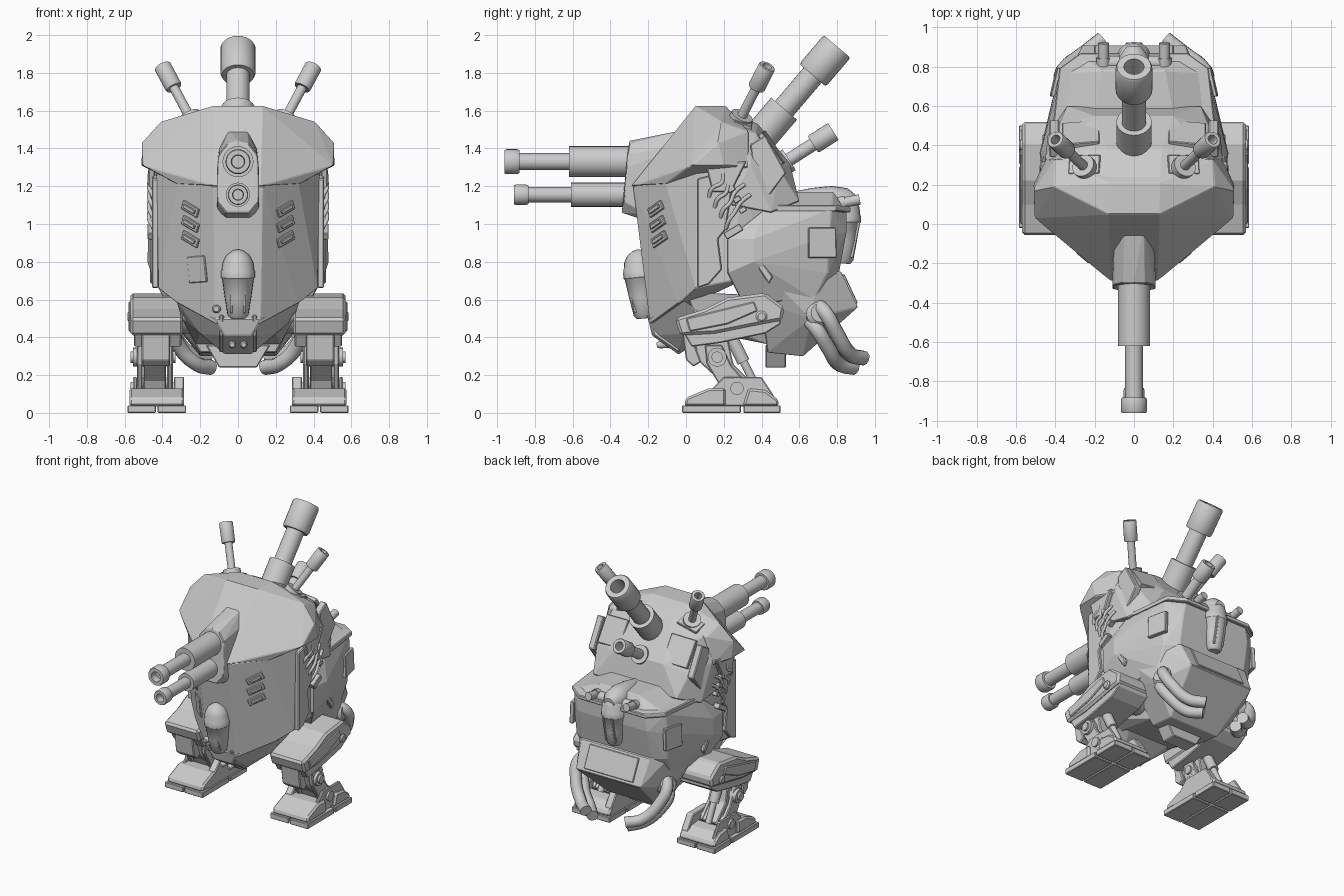
import bpy, bmesh, math
from mathutils import Vector, Matrix


def finish(name, bm, pair=False, bevel=0, smooth=False):
    bmesh.ops.recalc_face_normals(bm, faces=bm.faces[:])
    me = bpy.data.meshes.new(name)
    bm.to_mesh(me)
    bm.free()
    ob = bpy.data.objects.new(name, me)
    bpy.context.collection.objects.link(ob)
    if smooth:
        bpy.ops.object.select_all(action='DESELECT')
        ob.select_set(True)
        bpy.context.view_layer.objects.active = ob
        bpy.ops.object.shade_smooth_by_angle(angle=math.radians(35))
    if pair:
        ob.modifiers.new("mirror", 'MIRROR').use_mirror_merge = False
    if bevel:
        b = ob.modifiers.new("bevel", 'BEVEL')
        b.width, b.segments, b.limit_method = bevel, 1, 'ANGLE'
    return ob


def armour(name, pts, pair=False, bevel=0.005):
    """Faceted convex plate block; centre parts are given as one half."""
    bm = bmesh.new()
    for x, y, z in pts:
        bm.verts.new((x, y, z))
        if not pair:
            bm.verts.new((-x, y, z))
    r = bmesh.ops.convex_hull(bm, input=bm.verts[:])
    junk = [v for v in set(r['geom_interior'] + r['geom_unused']) if isinstance(v, bmesh.types.BMVert)]
    bmesh.ops.delete(bm, geom=junk, context='VERTS')
    bmesh.ops.dissolve_limit(bm, angle_limit=0.06, verts=bm.verts[:], edges=bm.edges[:])
    return finish(name, bm, pair, bevel)


def prism(name, yz, x0, x1, pair=True, bevel=0.006):
    """Side profile extruded along x."""
    bm = bmesh.new()
    a, b = ([bm.verts.new((x, y, z)) for y, z in yz] for x in (x0, x1))
    bm.faces.new(a)
    bm.faces.new(b[::-1])
    for i in range(len(yz)):
        bm.faces.new((a[i - 1], a[i], b[i], b[i - 1]))
    return finish(name, bm, pair, bevel)


def lathe(name, a, b, prof, seg=24, pair=False):
    """Turned part along a-b; prof = (fraction of length, radius)."""
    a, d = Vector(a), Vector(b) - Vector(a)
    q = d.to_track_quat('Z', 'Y')
    bm = bmesh.new()
    rings = [[bm.verts.new(a + d * t + q @ Vector((r * math.cos(2 * math.pi * i / seg),
              r * math.sin(2 * math.pi * i / seg), 0))) for i in range(seg)] for t, r in prof]
    for p, n in zip(rings, rings[1:]):
        for i in range(seg):
            j = (i + 1) % seg
            bm.faces.new((p[i], p[j], n[j], n[i]))
    bm.faces.new(rings[0])
    bm.faces.new(rings[-1])
    return finish(name, bm, pair, 0, True)


def plate(name, c, n, u, w, h, t, pair=True, bevel=0.004):
    """Thin panel at c, facing n, width along u."""
    n = Vector(n).normalized()
    u = Vector(u)
    u = (u - n * u.dot(n)).normalized()
    m = Matrix((u, n.cross(u), n)).transposed().to_4x4()
    m.translation = c
    bm = bmesh.new()
    bmesh.ops.create_cube(bm, size=1, matrix=m @ Matrix.Diagonal((w, h, t, 1)))
    return finish(name, bm, pair, bevel)


def pipe(name, pts, r):
    for s in (1, -1):
        cu = bpy.data.curves.new(name, 'CURVE')
        cu.dimensions, cu.bevel_depth, cu.bevel_resolution, cu.use_fill_caps = '3D', r, 3, True
        cu.resolution_u = 6
        sp = cu.splines.new('BEZIER')
        sp.bezier_points.add(len(pts) - 1)
        for bp, (x, y, z) in zip(sp.bezier_points, pts):
            bp.co = (s * x, y, z)
            bp.handle_left_type = bp.handle_right_type = 'AUTO'
        bpy.context.collection.objects.link(bpy.data.objects.new(name, cu))


def gun(name, a, b, base, rb, rm, t0, t1, pair=False):
    """Sleeve, thin barrel and hollow muzzle."""
    lathe(name, a, b, [(0, base), (t0, base), (t0, rb), (t1, rb), (t1, rm * .92), (t1 + .02, rm), (.985, rm),
                       (1, rm * .93), (1, rm * .55), (t1 + .04, rm * .5)], 24, pair)


# Front hull, shoulders, chin
armour("front_hull", [(.13, -.28, 1.2), (.32, -.11, 1.22), (.43, .06, 1.28), (.44, .3, 1.3), (.12, -.19, .47),
                      (.32, -.04, .58), (.42, .05, .66), (.44, .25, .7), (.4, .4, 1.2), (.4, .4, .75)])
armour("shoulder_shell", [(.13, .05, 1.625), (.13, .21, 1.625), (.12, -.05, 1.48), (.12, -.29, 1.2), (.32, -.11, 1.21),
                          (.41, .19, 1.54), (.51, .17, 1.43), (.505, .03, 1.31), (.51, .2, 1.31), (.45, .33, 1.3),
                          (.4, .33, 1.49)])
prism("side_armour", [(.06, 1.24), (.26, 1.29), (.21, .97), (.17, .92), (.19, .76), (.12, .68), (.06, .66)], .42, .455)
prism("shoulder_skirt", [(.1, 1.33), (.32, 1.33), (.24, 1.17), (.14, 1.17)], .44, .475)
armour("chin", [(.33, -.02, .6), (.3, .12, .5), (.12, -.2, .5), (.07, -.18, .41), (.07, -.04, .31), (.2, -.02, .42),
                (.2, .2, .45)])
prism("chin_rib", [(-.21, .52), (-.17, .41), (-.04, .32), (-.02, .36), (-.1, .5)], .075, .1)
lathe("chin_rivet", (.03, -.08, .365), (.03, -.155, .36), [(0, .02), (.8, .02), (1, .012)], 12, True)
armour("belly", [(.33, .0, .64), (.3, .05, .5), (.2, .1, .43), (.22, .45, .36), (.32, .45, .62)])
armour("keel", [(.17, .42, .36), (.1, .42, .24), (.1, .53, .24), (.17, .53, .36)])
for z, y in ((1.08, -.158), (1., -.15), (.92, -.14)):
    plate("louvre_frame", (.25, y, z), (.67, -.74, -.07), (.7, .6, .42), .12, .05, .02)
    plate("louvre_slat", (.255, y - .006, z), (.67, -.74, -.07), (.7, .6, .42), .085, .022, .025, True, .003)
plate("front_hatch", (-.215, -.15, .76), (-.67, -.74, -.07), (.7, -.62, .05), .125, .14, .015, False)
lathe("front_knob", (-.11, -.17, .55), (-.115, -.225, .55), [(0, .022), (.8, .022), (1, .014)], 12)

# Gun mantlet
armour("gun_mantlet", [(.11, -.31, 1.3), (.1, -.31, 1.37), (.055, -.3, 1.425), (.0, -.3, 1.44), (.05, .0, 1.5),
                       (.1, .02, 1.42), (.11, -.33, 1.12), (.06, -.34, 1.06), (.06, -.22, 1.02), (.11, -.2, 1.05)])
gun("upper_cannon", (0, -.28, 1.33), (0, -.96, 1.33), .082, .045, .066, .5, .885)
gun("lower_cannon", (0, -.28, 1.155), (0, -.91, 1.155), .064, .04, .054, .52, .88)

# Upper rear deck and its guns
armour("rear_deck", [(.13, .2, 1.61), (.4, .22, 1.52), (.14, .38, 1.53), (.36, .37, 1.48), (.38, .5, 1.28),
                     (.2, .55, 1.32), (.34, .6, 1.12), (.45, .24, 1.1), (.44, .45, 1.06), (.45, .34, 1.32)])
plate("deck_hatch", (.27, .455, 1.4), (.1, .83, .55), (1, 0, 0), .19, .2, .03)
prism("deck_side_panel", [(.34, 1.42), (.42, 1.47), (.53, 1.27), (.44, 1.15), (.36, 1.25)], .38, .43)
plate("roof_panel", (.25, .3, 1.535), (.25, .35, 1), (1, 0, -.2), .16, .1, .03)
gun("main_cannon", (0, .28, 1.33), (0, .8, 1.94), .09, .062, .093, .46, .75)
gun("rear_gun", (0, .42, 1.26), (0, .78, 1.49), .065, .035, .053, .35, .7)
gun("corner_gun", (.22, .26, 1.5), (.4, .43, 1.835), .06, .026, .046, .22, .66, True)

# Rear body
armour("rear_body", [(.41, .42, 1.08), (.37, .77, 1.08), (.26, .85, 1.06), (.2, .56, 1.17), (.16, .78, 1.17),
                     (.46, .22, .92), (.475, .36, .92), (.48, .36, .8), (.46, .22, .74), (.425, .58, .92),
                     (.42, .58, .76), (.385, .76, .94), (.37, .75, .74), (.28, .85, .96), (.28, .81, .74),
                     (.38, .3, .58), (.36, .68, .6)])
armour("rear_lower", [(.37, .7, .75), (.28, .82, .75), (.26, .91, .56), (.22, .79, .48), (.2, .62, .3), (.2, .43, .32),
                      (.34, .4, .58), (.36, .66, .5), (.42, .4, .76)])
armour("rear_rim", [(.42, .44, 1.1), (.38, .79, 1.1), (.27, .87, 1.09), (.42, .44, 1.07), (.38, .79, 1.07),
                    (.27, .87, 1.06)])
plate("rear_panel", (0, .865, .655), (0, .9, .42), (1, 0, 0), .4, .17, .02, False)
plate("rear_side_panel", (.395, .72, .9), (.97, .22, .04), (-.2, 1, 0), .15, .16, .03)
prism("rear_seam", [(.28, .92), (.31, .93), (.46, .72), (.44, .68)], .44, .465)

# Sensor pods, front and back
pod = [(0, .04), (.05, .055), (.3, .07), (.58, .084), (.6, .09), (.68, .09), (.7, .086), (.82, .08), (.92, .06),
       (.98, .03), (1, .006)]
for name, lo, hi in (("front_pod", (0, -.22, .5), (0, -.255, .865)), ("rear_pod", (0, .83, .79), (0, .84, 1.16))):
    lathe(name, lo, hi, pod, 20)
    s = -1 if lo[1] < 0 else 1
    for x in (-.035, .035):
        plate(name + "_rib", (x, lo[1] + s * .06, lo[2] + .13), (0, s, -.2), (0, .2 * s, 1), .2, .014, .03, False, .003)
lathe("rear_pod_top", (0, .56, 1.14), (0, .9, 1.11), [(0, .03), (.3, .06), (.6, .08), (.85, .075), (1, .04)], 20)
lathe("rear_clamp", (.155, .77, 1.1), (.155, .92, 1.13), [(0, .035), (.5, .035), (.5, .028), (1, .028)], 12, True)
lathe("clamp_bar", (-.16, .82, 1.1), (.16, .82, 1.1), [(0, .035), (1, .035)], 12)

# Exhausts and side cables
pipe("exhaust_upper", [(.28, .68, .57), (.36, .73, .54), (.34, .8, .42), (.25, .87, .31), (.16, .94, .29)], .04)
pipe("exhaust_lower", [(.26, .64, .49), (.34, .68, .46), (.31, .75, .35), (.22, .81, .26), (.14, .89, .24)], .04)
lathe("exhaust_collar", (.3, .69, .52), (.37, .71, .53), [(0, .07), (.7, .07), (1, .05)], 16, True)
for i in range(4):
    dy, dz = .03 * i, -.055 * i
    pipe("side_cable", [(.45, .25 + dy, 1.32 + dz), (.465, .2 + dy, 1.28 + dz), (.47, .19 + dy * .7, 1.22 + dz),
                        (.47, .14 + dy, 1.19 + dz), (.445, .12 + dy, 1.14 + dz)], .011)
    plate("cable_clip", (.455, .21 + dy, 1.24 + dz), (1, 0, 0), (0, 1, .6), .04, .03, .04)
plate("cable_box", (.455, .25, .96), (1, 0, 0), (0, 1, .6), .1, .04, .05)

# Legs
lathe("hip_axle", (.18, .36, .53), (.34, .36, .53), [(0, .11), (1, .11)], 20, True)
prism("thigh", [(-.04, .47), (.1, .52), (.22, .59), (.42, .61), (.5, .55), (.5, .47), (.42, .42), (.18, .37), (.03, .35)],
      .3, .55)
prism("thigh_cover", [(-.06, .5), (.1, .55), (.22, .61), (.42, .635), (.52, .56), (.51, .49), (.4, .47), (.15, .42),
                      (-.03, .41)], .29, .57, True, .015)
prism("thigh_side_plate", [(.0, .5), (.36, .59), (.38, .54), (.22, .47), (.02, .43)], .56, .58)
lathe("thigh_bolt", (.54, .4, .51), (.585, .4, .51), [(0, .03), (.8, .03), (1, .02)], 16, True)
prism("knee_plate", [(-.02, .43), (.02, .43), (.08, .27), (.04, .245), (.0, .28)], .36, .51)
prism("shin", [(.04, .42), (.22, .4), (.25, .26), (.36, .15), (.3, .07), (.22, .09), (.18, .17), (.06, .28)], .38, .5)
for x0, x1 in ((.345, .375), (.505, .535)):
    prism("shin_plate", [(.1, .36), (.19, .36), (.24, .25), (.34, .14), (.29, .07), (.21, .09), (.11, .26)], x0, x1)
for y, z, r in ((.165, .295, .05), (.27, .13, .058)):
    lathe("leg_joint", (.33, y, z), (.57, y, z), [(0, r * .6), (.06, r * .6), (.06, r), (.94, r), (.94, r * .6),
                                                  (1, r * .6)], 20, True)
lathe("calf_piston", (.44, .24, .4), (.44, .37, .14), [(0, .035), (.5, .035), (.5, .022), (1, .022)], 14, True)
for y0, y1 in ((-.02, .29), (.305, .5)):
    for x0, x1 in ((.275, .425), (.435, .585)):
        prism("foot_sole", [(y0, 0), (y1, 0), (y1, .04), (y0, .04)], x0, x1, True, .004)
prism("foot_toe", [(-.01, .035), (.0, .08), (.12, .13), (.21, .13), (.21, .035)], .285, .575, True, .012)
prism("foot_heel", [(.3, .035), (.33, .13), (.42, .12), (.49, .07), (.49, .035)], .285, .575, True, .012)
for x0, x1 in ((.285, .34), (.535, .555)):
    prism("foot_bracket", [(.05, .035), (.14, .13), (.2, .19), (.4, .19), (.46, .1), (.48, .035)], x0, x1)
